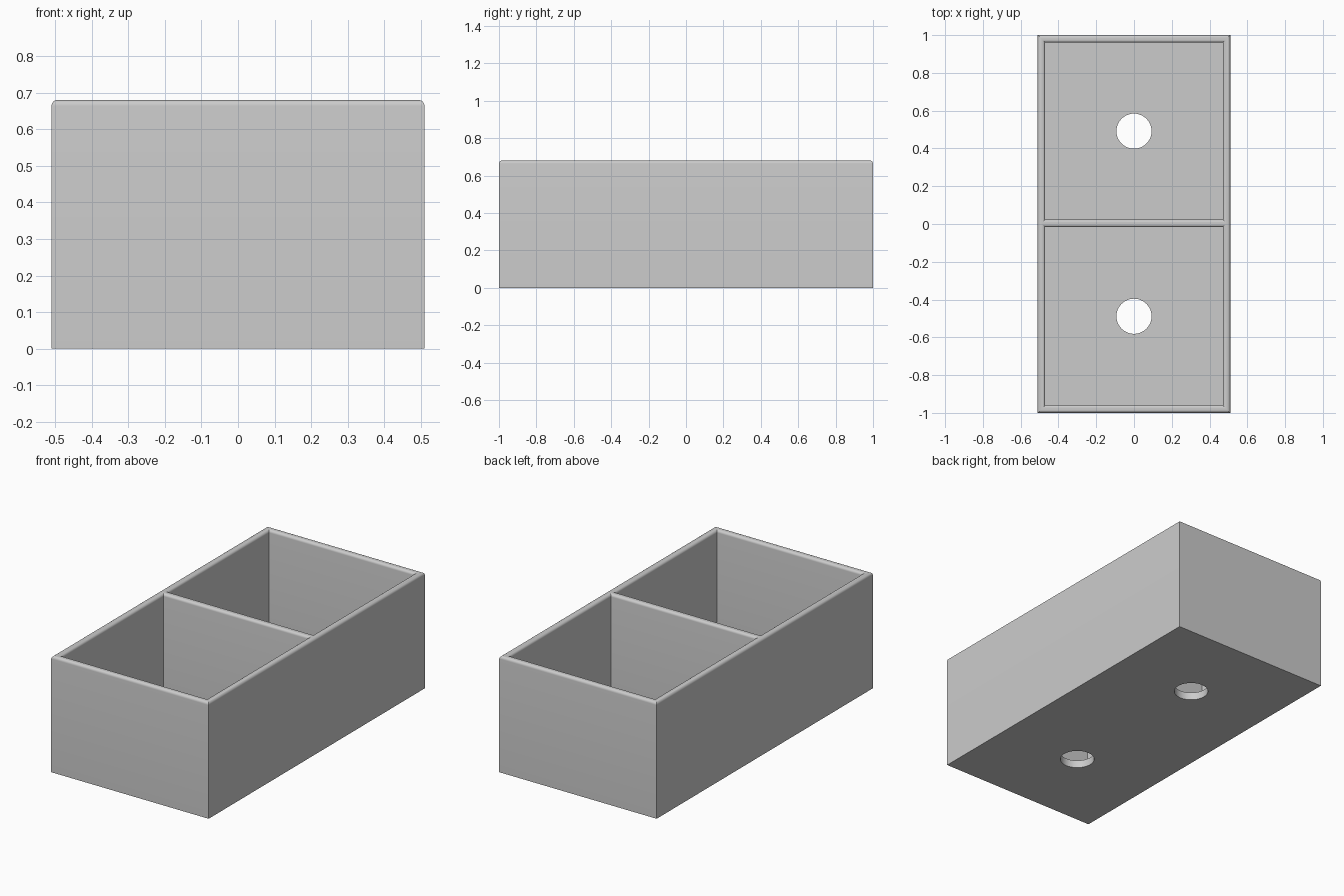
import bpy, bmesh, math

if "Cube" in bpy.data.objects:
    bpy.data.objects.remove(bpy.data.objects["Cube"])

W, L, H = 0.51, 1.0, 0.68        # half width, half length, height
WALL, FLOOR, R = 0.04, 0.045, 0.016
MID = 0.003                      # divider centre
HOLE = 0.093
STEPS = 6

gray = bpy.data.materials.new("light gray")
gray.use_nodes = True
color = (0.6, 0.6, 0.6, 1)
gray.diffuse_color = color
gray.node_tree.nodes["Principled BSDF"].inputs["Base Color"].default_value = color

bm = bmesh.new()


def ring(rect, z, grow=0.0):
    """Four corners of a rectangle (x0, x1, y0, y1), counter-clockwise."""
    x0, x1, y0, y1 = rect
    x0, x1, y0, y1 = x0 - grow, x1 + grow, y0 - grow, y1 + grow
    return [bm.verts.new((x, y, z)) for x, y in ((x0, y0), (x1, y0), (x1, y1), (x0, y1))]


def shell(rect, base, sign):
    """Wall loop closed at the base, with a rounded rim; returns its top ring."""
    rings = [ring(rect, base)]
    for i in range(STEPS + 1):
        a = math.pi / 2 * i / STEPS
        rings.append(ring(rect, H - R + R * math.sin(a), sign * R * (1 - math.cos(a))))
    bm.faces.new(rings[0])
    for low, high in zip(rings, rings[1:]):
        for i in range(4):
            j = (i + 1) % 4
            bm.faces.new((low[i], low[j], high[j], high[i]))
    return rings[-1]


# Outer walls and the two compartments
inner = W - WALL
half = WALL / 2
front_rect = (-inner, inner, -L + WALL, MID - half)
back_rect = (-inner, inner, MID + half, L - WALL)
o = shell((-W, W, -L, L), 0, -1)
f = shell(front_rect, FLOOR, 1)
b = shell(back_rect, FLOOR, 1)

# Flat strips along the rim and the divider
for face in ((o[0], o[1], f[1], f[0]),
             (o[1], o[2], b[2], b[1], f[2], f[1]),
             (o[2], o[3], b[3], b[2]),
             (o[3], o[0], f[0], f[3], b[0], b[3]),
             (f[3], f[2], b[1], b[0])):
    bm.faces.new(face)
bmesh.ops.recalc_face_normals(bm, faces=bm.faces)

mesh = bpy.data.meshes.new("divided_box")
bm.to_mesh(mesh)
bm.free()
mesh.materials.append(gray)
box = bpy.data.objects.new("divided_box", mesh)
bpy.context.collection.objects.link(box)

# Round drain hole in the middle of each compartment floor
cutters = []
for rect in (front_rect, back_rect):
    bpy.ops.mesh.primitive_cylinder_add(vertices=48, radius=HOLE, depth=0.3,
                                        location=(0, (rect[2] + rect[3]) / 2, 0))
    cutter = bpy.context.object
    cutter.name = "hole_cutter"
    cutter.hide_render = True
    cutter.data.materials.append(gray)
    cutters.append(cutter)
    mod = box.modifiers.new("drain_hole", 'BOOLEAN')
    mod.operation = 'DIFFERENCE'
    mod.solver = 'EXACT'
    mod.object = cutter

bpy.ops.object.select_all(action='DESELECT')
box.select_set(True)
bpy.context.view_layer.objects.active = box
for mod in list(box.modifiers):
    bpy.ops.object.modifier_apply(modifier=mod.name)
for cutter in cutters:
    bpy.data.objects.remove(cutter)

bpy.ops.object.shade_smooth_by_angle(angle=math.radians(30))
